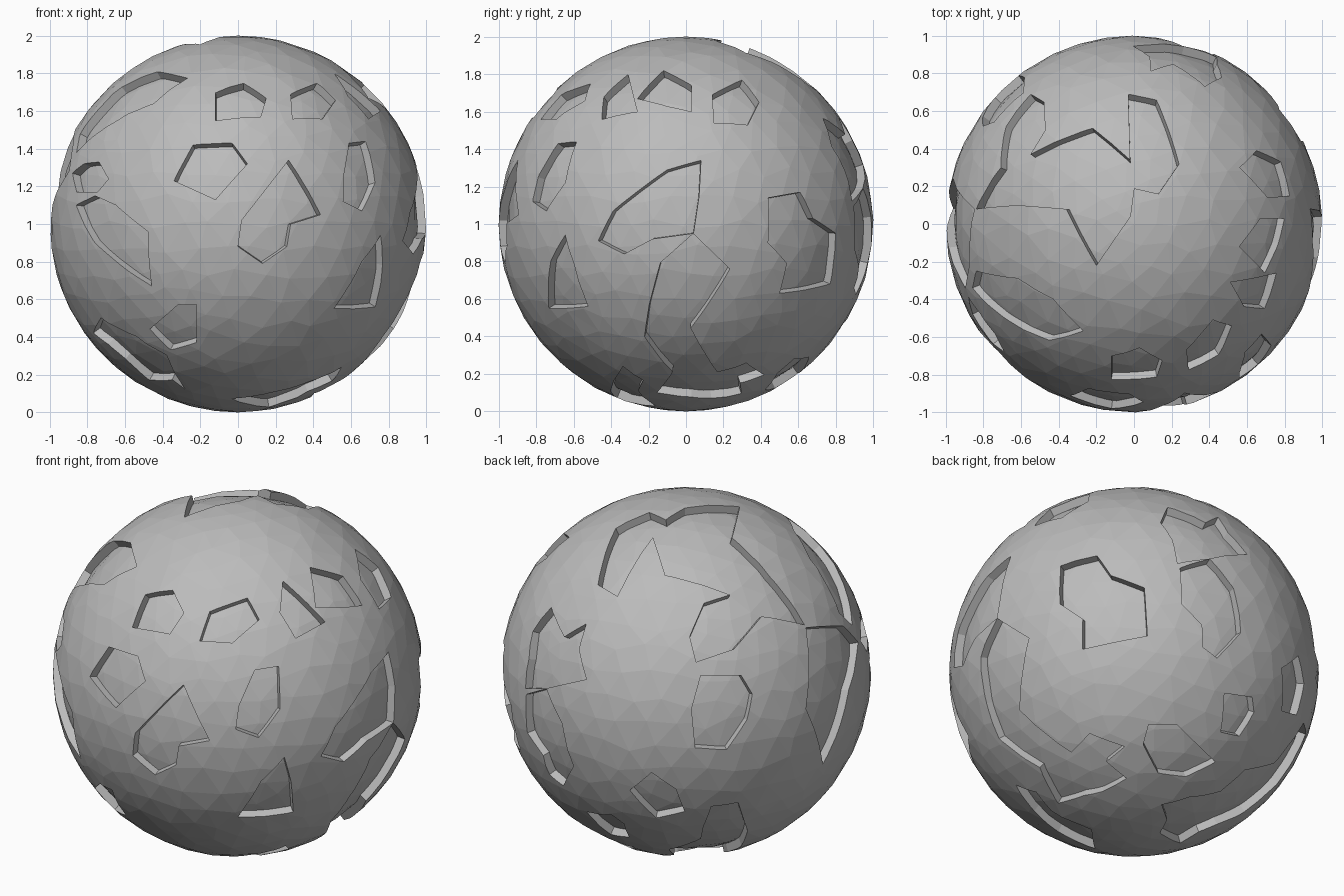
import bpy, bmesh, random
from math import sin, cos, radians, sqrt
from mathutils import Vector

random.seed(4)
if "Cube" in bpy.data.objects:
    bpy.data.objects.remove(bpy.data.objects["Cube"], do_unlink=True)

DEPTH = 0.045

stone = bpy.data.materials.new("stone_grey")
stone.use_nodes = True
GREY = (0.5, 0.5, 0.5, 1)
stone.diffuse_color = GREY
stone.node_tree.nodes["Principled BSDF"].inputs["Base Color"].default_value = GREY

# Directions from which pit outlines are laid out: azimuth and elevation
SIDES = {"front": (0, 0), "right": (90, 0), "top": (0, 90),
         "corner": (215, 25), "under": (140, -29)}


def on_sphere(side, point):
    """Lift a flat outline point onto the unit sphere, facing the given side."""
    az, el = (radians(a) for a in SIDES[side])
    toward = Vector((sin(az) * cos(el), -cos(az) * cos(el), sin(el)))
    across = Vector((cos(az), sin(az), 0))
    up = toward.cross(across)
    u, v = point
    w = sqrt(max(0, 1 - u * u - v * v))
    return (across * u + up * v + toward * w).normalized()


def finish(bm, name):
    mesh = bpy.data.meshes.new(name)
    bm.to_mesh(mesh)
    bm.free()
    mesh.materials.append(stone)
    obj = bpy.data.objects.new(name, mesh)
    bpy.context.collection.objects.link(obj)
    return obj


def rough_ball(name, radius):
    """Faceted ball with slightly uneven facets."""
    bm = bmesh.new()
    bmesh.ops.create_icosphere(bm, subdivisions=4, radius=1)
    for v in bm.verts:
        if abs(v.co.z) < 0.99:
            v.co += Vector([random.uniform(-1, 1) for _ in range(3)]) * 0.03
        v.co = v.co.normalized() * radius
    return finish(bm, name)


cutter_bm = bmesh.new()


def pit(side, *outline):
    """Radial prism through the shell with the given outline."""
    rim = [on_sphere(side, p) for p in outline]
    low = [cutter_bm.verts.new(p * 0.3) for p in rim]
    high = [cutter_bm.verts.new(p * 2) for p in rim]
    faces = [cutter_bm.faces.new(low), cutter_bm.faces.new(high)]
    for i in range(len(rim)):
        faces.append(cutter_bm.faces.new((low[i - 1], low[i], high[i], high[i - 1])))
    bmesh.ops.recalc_face_normals(cutter_bm, faces=faces)
    bmesh.ops.triangulate(cutter_bm, faces=faces)


# Front pits
pit("front", (-.12, .55), (-.12, .7), (.03, .75), (.15, .67), (.12, .57))
pit("front", (.29, .56), (.28, .69), (.42, .75), (.52, .66), (.45, .56))
pit("front", (-.34, .23), (-.24, .42), (-.03, .43), (.05, .32), (-.12, .13))
pit("front", (.27, .34), (.44, .05), (.28, 0), (.26, -.12), (.13, -.21), (0, -.12), (.02, .02))
pit("front", (.56, .25), (.59, .43), (.68, .44), (.73, .22), (.66, .07), (.56, .12))
pit("front", (.76, -.06), (.77, -.22), (.73, -.44), (.51, -.45), (.66, -.2))
pit("front", (-.32, -.43), (-.22, -.43), (-.22, -.63), (-.36, -.67), (-.47, -.56))
pit("front", (-.86, .1), (-.76, .15), (-.65, .1), (-.48, -.04), (-.46, -.33), (-.77, -.09))
pit("front", (-.82, .32), (-.74, .33), (-.69, .24), (-.75, .17), (-.86, .17), (-.88, .27))
pit("front", (-.73, -.5), (-.54, -.6), (-.38, -.7), (-.28, -.88), (-.35, -.83),
    (-.47, -.83), (-.6, -.72), (-.69, -.64), (-.77, -.58))

# Right-hand pits
pit("right", (-.45, .56), (-.44, .68), (-.31, .8), (-.26, .6))
pit("right", (-.26, .67), (-.12, .82), (.03, .74), (.03, .6), (-.1, .63))
pit("right", (.14, .69), (.3, .77), (.39, .65), (.33, .53), (.15, .54))
pit("right", (.08, .34), (-.1, .29), (-.39, .07), (-.47, -.09), (-.33, -.16),
    (-.18, -.08), (.04, -.05), (.07, .15))
pit("right", (.44, .14), (.61, .17), (.68, .03), (.8, -.05), (.77, -.32),
    (.5, -.37), (.54, -.21), (.44, -.1))

# Upper pits
pit("top", (-.03, .69), (.12, .66), (.24, .32), (.13, .16), (0, .19), (-.02, .04),
    (-.2, -.22), (-.36, .08), (-.62, .1), (-.84, .08), (-.71, .3), (-.68, .52),
    (-.55, .69), (-.48, .65), (-.47, .5), (-.55, .37), (-.22, .51), (-.02, .34))
pit("top", (-.84, -.25), (-.62, -.29), (-.43, -.4), (-.27, -.57), (-.45, -.62),
    (-.66, -.52), (-.86, -.34))

# Back and left pits
pit("corner", (-.85, .07), (-.83, .22), (-.73, .35), (-.66, .19), (-.54, .26),
    (-.58, .12), (-.54, -.04), (-.76, -.09), (-.87, -.09))
pit("corner", (.08, -.02), (.3, -.02), (.36, -.12), (.33, -.26), (.22, -.42), (.05, -.41), (.03, -.2))
pit("corner", (.65, .24), (.85, .25), (.93, .16), (.88, -.1), (.74, -.5), (.65, -.2))

# Back and underside pits
pit("under", (.25, .55), (.41, .6), (.54, .44), (.58, .2), (.45, .06), (.37, .12), (.37, .24), (.26, .35))
pit("under", (.49, -.13), (.64, -.15), (.65, -.23), (.57, -.36), (.47, -.34))
pit("under", (.08, -.3), (.23, -.3), (.44, -.5), (.28, -.58), (.13, -.56), (.05, -.41))
pit("under", (.8, .01), (.89, .08), (.92, -.07), (.88, -.24), (.8, -.22))
pit("under", (-.74, .28), (-.83, .07), (-.8, -.18), (-.73, -.37), (-.51, -.53), (-.41, -.72),
    (-.27, -.68), (-.17, -.66), (-.04, -.59), (-.15, -.5), (-.05, -.42), (-.24, -.35),
    (-.34, -.45), (-.62, -.22), (-.57, .17))
pit("under", (-.64, -.62), (-.54, -.76), (-.41, -.87), (-.21, -.96), (-.23, -.86), (-.45, -.76), (-.53, -.66))
pit("under", (.14, -.88), (.18, -.81), (.15, -.73), (.3, -.69), (.47, -.66), (.6, -.54),
    (.76, -.5), (.84, -.4), (.92, -.28), (.93, -.34), (.85, -.5), (.78, -.6), (.6, -.76),
    (.45, -.83), (.35, -.87), (.25, -.93))

# Cut the pits through the ball, then fill in a lower floor
body = rough_ball("pitted_ball", 1)
floor = rough_ball("pit_floor", 1 - DEPTH)
cutter = finish(cutter_bm, "pit_cutter")
bpy.context.view_layer.objects.active = body
for helper, operation in ((cutter, "DIFFERENCE"), (floor, "UNION")):
    helper.hide_render = True
    mod = body.modifiers.new(helper.name, "BOOLEAN")
    mod.operation = operation
    mod.object = helper
    mod.solver = "EXACT"
    mod.use_self = helper is cutter
    bpy.ops.object.modifier_apply(modifier=mod.name)
    bpy.data.objects.remove(helper, do_unlink=True)

body.data.materials.clear()
body.data.materials.append(stone)
for poly in body.data.polygons:
    poly.use_smooth = False
    poly.material_index = 0
body.location.z = 1
